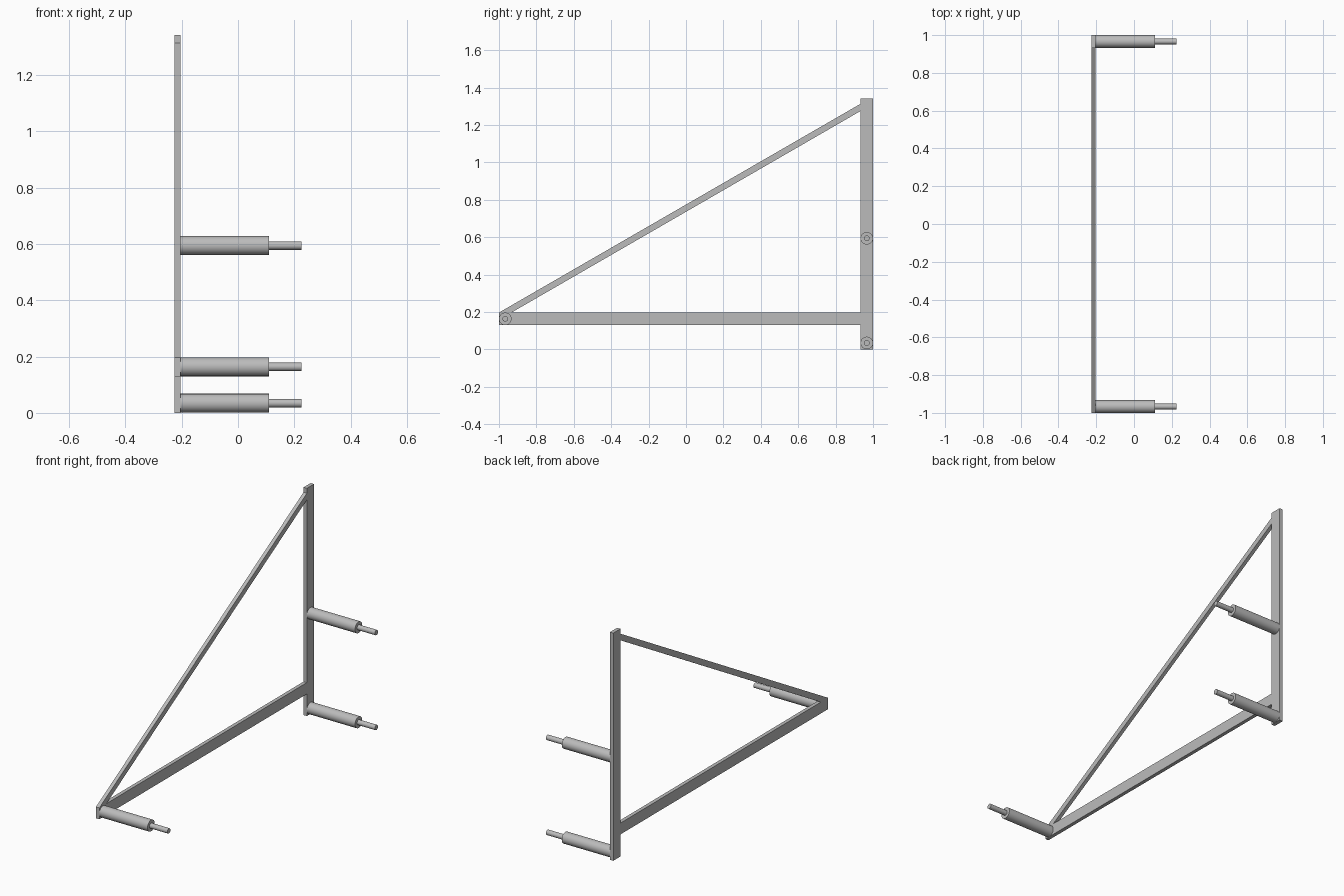
import bpy
import bmesh
import math
from mathutils import Matrix

cube = bpy.data.objects.get("Cube")
if cube:
    bpy.data.objects.remove(cube, do_unlink=True)

# Single painted metal colour
GREY = (0.5, 0.5, 0.5, 1)
metal = bpy.data.materials.new("grey_metal")
metal.diffuse_color = GREY
metal.use_nodes = True
metal.node_tree.nodes["Principled BSDF"].inputs["Base Color"].default_value = GREY

OUTER, INNER = -0.226, -0.204    # flat bar faces in x
SHOULDER, TIP = 0.11, 0.226      # ends of sleeve and pin in x
BAR = 0.067                      # bar width
BASE = 0.13                      # underside of the horizontal bar
TOP = 1.342                      # top of the upright
BACK = 1 - BAR                   # front face of the upright
SLOPE = math.tan(math.radians(30))


def add_object(name, bm):
    bmesh.ops.recalc_face_normals(bm, faces=bm.faces)
    mesh = bpy.data.meshes.new(name)
    bm.to_mesh(mesh)
    bm.free()
    mesh.materials.append(metal)
    obj = bpy.data.objects.new(name, mesh)
    bpy.context.collection.objects.link(obj)
    return obj


def flat_bar(name, outline):
    """Extrude a (y, z) outline through the thickness of the frame."""
    bm = bmesh.new()
    face = bm.faces.new([bm.verts.new((OUTER, y, z)) for y, z in outline])
    ext = bmesh.ops.extrude_face_region(bm, geom=[face])
    verts = [v for v in ext["geom"] if isinstance(v, bmesh.types.BMVert)]
    bmesh.ops.translate(bm, verts=verts, vec=(INNER - OUTER, 0, 0))
    add_object(name, bm)


def stepped_pin(name, y, z):
    """Revolve a sleeve-and-pin profile about an axis along x."""
    bm = bmesh.new()
    profile = [(INNER, 0), (INNER, BAR / 2), (SHOULDER, BAR / 2),
               (SHOULDER, 0.015), (TIP, 0.015), (TIP, 0)]
    verts = [bm.verts.new((x, 0, r)) for x, r in profile]
    edges = [bm.edges.new(pair) for pair in zip(verts, verts[1:])]
    bmesh.ops.spin(bm, geom=verts + edges, cent=(0, 0, 0), axis=(1, 0, 0),
                   angle=math.tau, steps=40)
    bmesh.ops.remove_doubles(bm, verts=bm.verts, dist=0.0001)
    bmesh.ops.transform(bm, matrix=Matrix.Translation((0, y, z)), verts=bm.verts)
    obj = add_object(name, bm)
    bpy.ops.object.select_all(action="DESELECT")
    obj.select_set(True)
    bpy.context.view_layer.objects.active = obj
    bpy.ops.object.shade_smooth_by_angle(angle=math.radians(30))


# Triangular frame
ledge = BASE + BAR
flat_bar("upright", [(BACK, 0), (1, 0), (1, TOP), (BACK, TOP)])
flat_bar("horizontal_bar", [(-1, BASE), (BACK, BASE), (BACK, ledge), (-1, ledge)])
rise = (BACK + 1) * SLOPE
drop = BAR * SLOPE
flat_bar("diagonal_brace", [(-1, ledge), (BAR - 1, ledge),
                            (BACK, ledge + rise - drop), (BACK, ledge + rise)])

# Mounting pins
rear = 1 - BAR / 2
stepped_pin("upper_rear_pin", rear, 0.594)
stepped_pin("lower_rear_pin", rear, BAR / 2 + 0.001)
stepped_pin("front_pin", -rear, BASE + BAR / 2)
